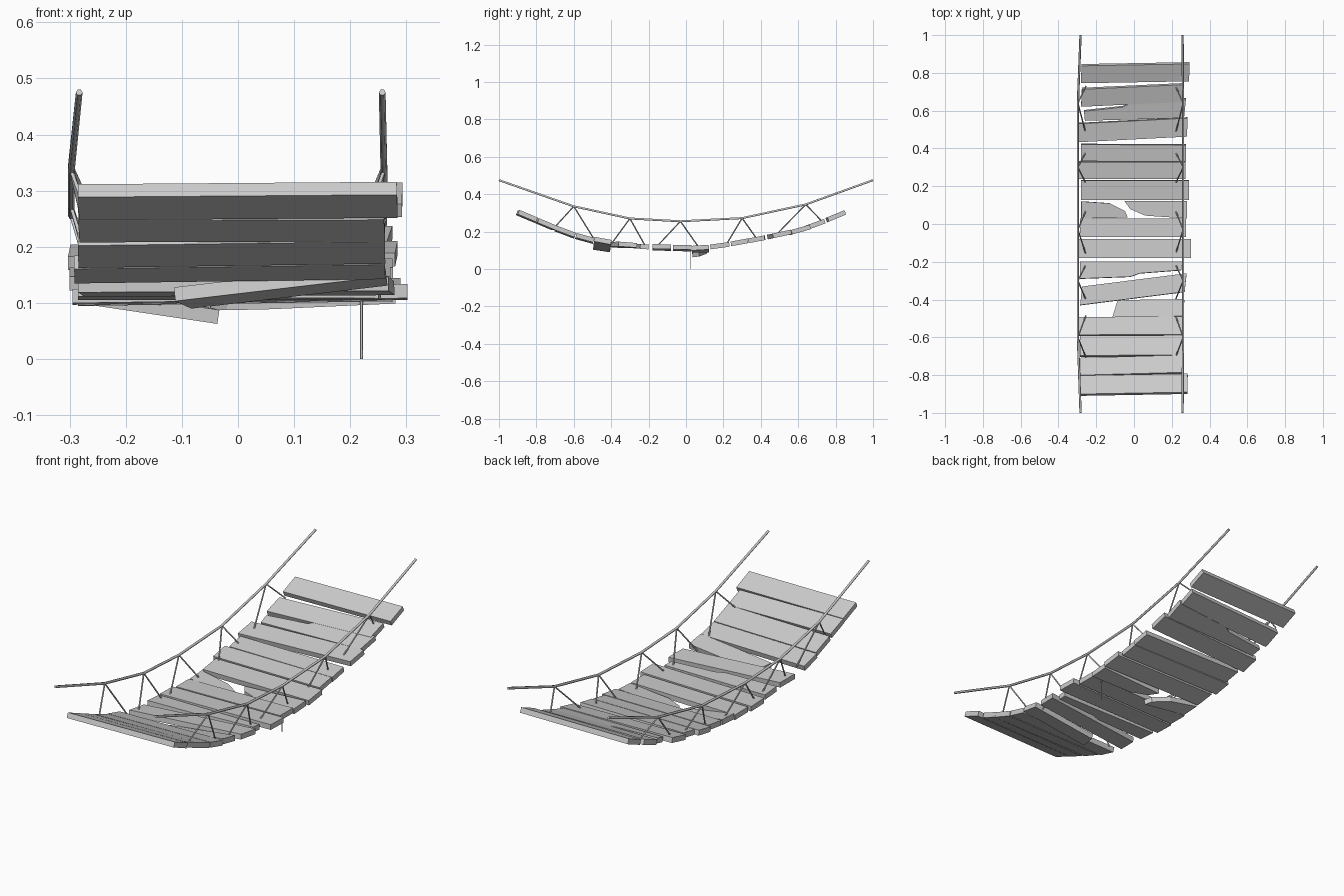
import bpy, bmesh
from mathutils import Vector

cube = bpy.data.objects.get("Cube")
if cube:
    bpy.data.objects.remove(cube, do_unlink=True)

# One weathered grey for everything
grey = bpy.data.materials.new("weathered_grey")
grey.use_nodes = True
colour = (0.6, 0.6, 0.6, 1)
grey.diffuse_color = colour
grey.node_tree.nodes["Principled BSDF"].inputs["Base Color"].default_value = colour

THICK = 0.025
SAG = [(-1, .345), (-.9, .302), (-.7, .218), (-.6, .18), (-.5, .152), (-.4, .133),
       (-.2, .117), (0, .111), (.1, .115), (.2, .127), (.4, .163), (.6, .206),
       (.7, .24), (.85, .302), (1, .36)]


def deck(y):
    """Height of the sagging walkway at y."""
    for (a, za), (b, zb) in zip(SAG, SAG[1:]):
        if y <= b:
            return za + (zb - za) * (y - a) / (b - a)
    return SAG[-1][1]


def plank(name, outline, roll=0.0, drop=0.0):
    """Flat board cut to an outline, tilted to follow the sag."""
    ys = [p[1] for p in outline]
    mid = (min(ys) + max(ys)) / 2
    slope = (deck(mid + .05) - deck(mid - .05)) / .1
    normal = Vector((-roll, -slope, 1)).normalized()
    bm = bmesh.new()
    lower = [bm.verts.new(Vector((x, y, deck(mid) + slope * (y - mid) + roll * x - drop))
                          - normal * THICK / 2) for x, y in outline]
    face = bm.faces.new(lower)
    extruded = bmesh.ops.extrude_face_region(bm, geom=[face])["geom"]
    top = [v for v in extruded if isinstance(v, bmesh.types.BMVert)]
    bmesh.ops.translate(bm, verts=top, vec=normal * THICK)
    bmesh.ops.recalc_face_normals(bm, faces=bm.faces)
    mesh = bpy.data.meshes.new(name)
    bm.to_mesh(mesh)
    bm.free()
    mesh.materials.append(grey)
    bpy.context.collection.objects.link(bpy.data.objects.new(name, mesh))


def rope(name, paths, radius):
    """Round rope through straight segments."""
    curve = bpy.data.curves.new(name, "CURVE")
    curve.dimensions = "3D"
    curve.bevel_depth = radius
    curve.bevel_resolution = 1
    curve.use_fill_caps = True
    for path in paths:
        spline = curve.splines.new("POLY")
        spline.points.add(len(path) - 1)
        for point, co in zip(spline.points, path):
            point.co = (*co, 1)
    curve.materials.append(grey)
    obj = bpy.data.objects.new(name, curve)
    bpy.context.collection.objects.link(obj)
    bpy.ops.object.select_all(action="DESELECT")
    obj.select_set(True)
    bpy.context.view_layer.objects.active = obj
    bpy.ops.object.convert(target="MESH")


# Whole planks: left x, right x, front edge y at each end, depth
whole = [(-.285, .283, -.905, -.895, .098), (-.285, .26, -.805, -.79, .092),
         (-.285, .262, -.70, -.698, .105), (-.292, .262, -.59, -.588, .095),
         (-.285, .268, -.43, -.36, .098), (-.295, .302, -.18, -.18, .1),
         (-.285, .275, -.07, -.07, .1), (-.28, .29, .13, .13, .102),
         (-.3, .272, .24, .24, .09), (-.28, .276, .335, .332, .088),
         (-.303, .28, .435, .465, .098), (-.28, .262, .625, .65, .092),
         (-.28, .292, .75, .76, .092)]
for i, (x0, x1, y0, y1, depth) in enumerate(whole):
    skew = (y1 - y0) * -.15
    plank(f"plank_{i + 1}", [(x0, y0), (x1, y1), (x1 - skew, y1 + depth),
                             (x0 - skew, y0 + depth)], roll=.015 if y0 < 0 else 0)

# Broken planks
plank("broken_front_plank", [(-.113, -.495), (.262, -.49), (.265, -.4), (-.085, -.405)],
      roll=.12, drop=.022)
plank("split_plank", [(-.285, -.29), (-.02, -.28), (.03, -.262), (.25, -.245),
                      (.255, -.2), (-.285, -.2)])
plank("broken_plank_left", [(-.28, .03), (-.035, .035), (-.05, .07), (-.13, .11),
                            (-.28, .12)], roll=-.15, drop=.042)
plank("broken_plank_right", [(.06, .045), (.28, .03), (.28, .122), (-.05, .122),
                             (-.02, .08)], roll=.05, drop=.014)
plank("worn_back_plank", [(-.26, .55), (.265, .565), (.275, .665), (-.02, .642),
                          (-.06, .622), (-.265, .6)])

# Hand ropes, with hanger ropes tied in pairs down to the deck
knots = [(-1, .475), (-.6, .335), (-.3, .27), (-.03, .255), (.3, .272), (.64, .345), (1, .475)]
feet = {-.6: (-.705, -.485), -.3: (-.4, -.215), -.03: (-.16, .07),
        .3: (.215, .38), .64: (.48, .73)}
for side, x, bow, inner in (("left", .257, .003, .22), ("right", -.283, -.014, -.255)):
    path = [(x + (bow if abs(y) < 1 else 0), y, z) for y, z in knots]
    rope(f"{side}_hand_rope", [path], .006)
    hangers = [[apex, (inner, foot, deck(foot))]
               for apex in path[1:-1] for foot in feet[apex[1]]]
    rope(f"{side}_hangers", hangers, .0035)

# Loose rope end dangling under the deck
rope("dangling_rope", [[(.22, .025, 0), (.22, .025, .115)]], .0025)
